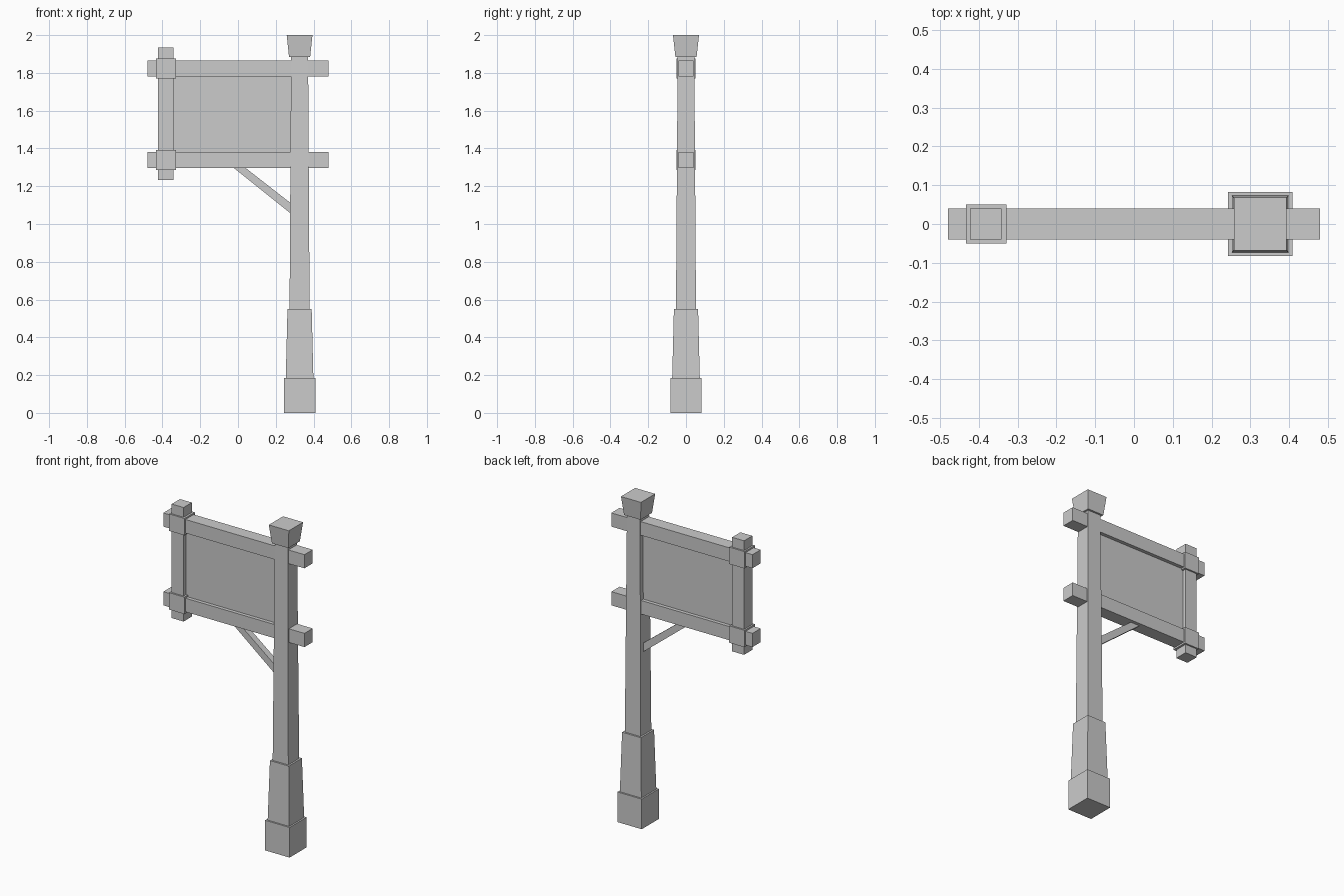
import bpy, bmesh

if "Cube" in bpy.data.objects:
    bpy.data.objects.remove(bpy.data.objects["Cube"])

PX = 0.326  # centre of the main post


def make(name, verts, faces):
    me = bpy.data.meshes.new(name)
    me.from_pydata(verts, [], faces)
    bm = bmesh.new()
    bm.from_mesh(me)
    bmesh.ops.recalc_face_normals(bm, faces=bm.faces)
    bm.to_mesh(me)
    bm.free()
    ob = bpy.data.objects.new(name, me)
    bpy.context.collection.objects.link(ob)
    return ob


def frustum(name, cx, z0, z1, bottom, top):
    """Box along z, with (half x, half y) given at each end."""
    corners = [(-1, -1), (1, -1), (1, 1), (-1, 1)]
    verts = [(cx + sx * h[0], sy * h[1], z)
             for z, h in ((z0, bottom), (z1, top)) for sx, sy in corners]
    sides = [(i, (i + 1) % 4, (i + 1) % 4 + 4, i + 4) for i in range(4)]
    return make(name, verts, [(3, 2, 1, 0), (4, 5, 6, 7)] + sides)


def box(name, x0, x1, half_y, z0, z1):
    h = ((x1 - x0) / 2, half_y)
    return frustum(name, (x0 + x1) / 2, z0, z1, h, h)


def extrude_y(name, profile, half_y):
    n = len(profile)
    verts = [(x, y, z) for y in (-half_y, half_y) for x, z in profile]
    sides = [(i, (i + 1) % n, (i + 1) % n + n, i + n) for i in range(n)]
    return make(name, verts, [tuple(range(n)), tuple(range(n, 2 * n))] + sides)


# Main post: foot, tapered sleeve, shaft and flared cap
frustum("post_foot", PX, 0, 0.185, (0.083, 0.083), (0.083, 0.083))
frustum("post_sleeve", PX, 0.185, 0.55, (0.073, 0.073), (0.064, 0.064))
frustum("post_shaft", PX, 0.55, 1.89, (0.053, 0.053), (0.045, 0.044))
frustum("post_cap", PX, 1.885, 2.0, (0.056, 0.056), (0.068, 0.069))

# Horizontal beams with collars around the small hanging post
for label, z in (("lower", 1.339), ("upper", 1.823)):
    box(label + "_beam", -0.48, 0.48, 0.04, z - 0.042, z + 0.042)
    box(label + "_collar", -0.433, -0.329, 0.05, z - 0.052, z + 0.052)

box("hanging_post", -0.423, -0.342, 0.04, 1.234, 1.935)

# Sign board set back inside the frame
box("sign_board", -0.36, 0.30, 0.018, 1.36, 1.80)

# Diagonal brace under the lower beam
extrude_y("brace", [(-0.035, 1.307), (0.027, 1.307), (0.30, 1.094), (0.30, 1.039)], 0.02)
